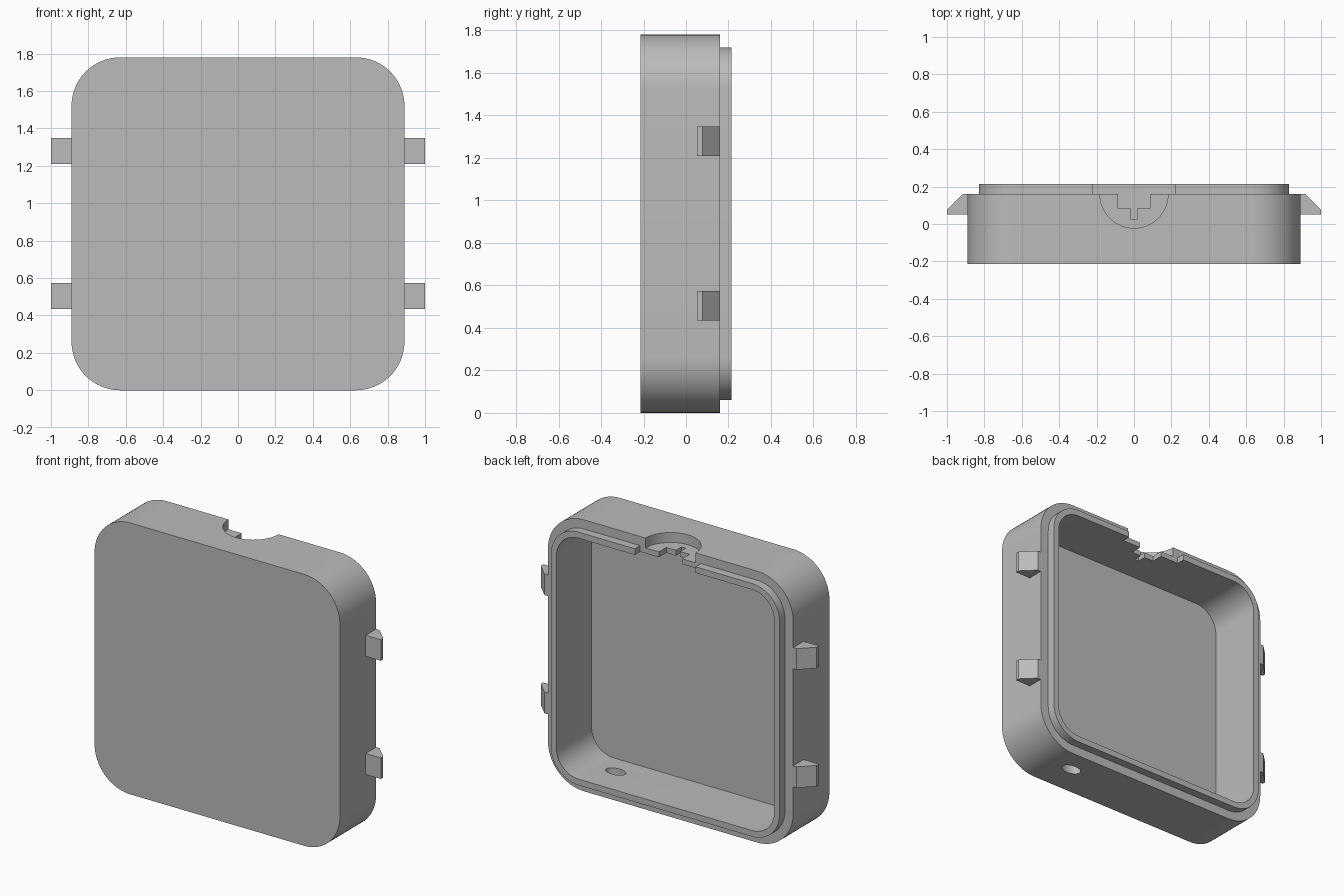
import bpy, bmesh, math
from mathutils import Matrix

old = bpy.data.objects.get("Cube")
if old:
    bpy.data.objects.remove(old, do_unlink=True)

GREY = (0.5, 0.5, 0.5, 1)
grey = bpy.data.materials.new("matte grey")
grey.use_nodes = True
grey.diffuse_color = GREY
grey.node_tree.nodes["Principled BSDF"].inputs["Base Color"].default_value = GREY

HALF, RADIUS, WALL = 0.89, 0.26, 0.10
FRONT, RIM, LIP, FLOOR = -0.215, 0.16, 0.215, -0.15


def make_object(name, bm):
    bmesh.ops.recalc_face_normals(bm, faces=bm.faces)
    mesh = bpy.data.meshes.new(name)
    bm.to_mesh(mesh)
    bm.free()
    mesh.materials.append(grey)
    obj = bpy.data.objects.new(name, mesh)
    bpy.context.collection.objects.link(obj)
    return obj


def rounded_ring(inset, steps=16):
    """Rounded square outline in x and z, inset from the outside."""
    centre, r = HALF - RADIUS, RADIUS - inset
    ring = []
    for q in range(4):
        corner = math.radians(45 + 90 * q)
        cx = math.copysign(centre, math.cos(corner))
        cz = math.copysign(centre, math.sin(corner)) + HALF
        for i in range(steps + 1):
            a = math.pi / 2 * (q + i / steps)
            ring.append((cx + r * math.cos(a), cz + r * math.sin(a)))
    return ring


def prism(name, outline, low, high):
    """Extrude an outline in x and y between two heights."""
    bm = bmesh.new()
    ends = [[bm.verts.new((x, y, z)) for x, y in outline] for z in (low, high)]
    for end in ends:
        bm.faces.new(end)
    n = len(outline)
    for i in range(n):
        j = (i + 1) % n
        bm.faces.new((ends[0][i], ends[0][j], ends[1][j], ends[1][i]))
    return make_object(name, bm)


def rect(x, y0, y1):
    return [(-x, y0), (x, y0), (x, y1), (-x, y1)]


def oval(cx, cy, rx, ry, n=48):
    return [(cx + rx * math.cos(2 * math.pi * i / n),
             cy + ry * math.sin(2 * math.pi * i / n)) for i in range(n)]


# Open shell: front panel, outer wall, stepped rim, lip and cavity
bm = bmesh.new()
levels = [(0, FRONT), (0, RIM), (0.06, RIM), (0.06, LIP), (WALL, LIP), (WALL, FLOOR)]
rings = [[bm.verts.new((x, y, z)) for x, z in rounded_ring(inset)] for inset, y in levels]
for a, b in zip(rings, rings[1:]):
    for i in range(len(a)):
        j = (i + 1) % len(a)
        bm.faces.new((a[i], a[j], b[j], b[i]))
bm.faces.new(rings[0])
bm.faces.new(rings[-1])
shell = make_object("case_shell", bm)

# Cutters: lip gap, round recess, stepped cable slot, oval hole in the base
TOP = 2 * HALF
cutters = [
    prism("lip_gap_cutter", rect(0.22, RIM, 0.3), TOP - 0.2, TOP + 0.1),
    prism("recess_cutter", oval(0, RIM, 0.182, 0.182, 64), TOP - 0.065, TOP + 0.1),
    prism("wide_slot_cutter", rect(0.085, 0.083, 0.3), TOP - 0.2, TOP + 0.1),
    prism("narrow_slot_cutter", rect(0.015, 0.025, 0.2), TOP - 0.2, TOP + 0.1),
    prism("base_hole_cutter", oval(0.51, 0, 0.068, 0.042), -0.1, 0.2),
]
bpy.context.view_layer.objects.active = shell
for cutter in cutters:
    mod = shell.modifiers.new(cutter.name, "BOOLEAN")
    mod.operation = "DIFFERENCE"
    mod.solver = "EXACT"
    mod.object = cutter
    bpy.ops.object.modifier_apply(modifier=mod.name)
    bpy.data.objects.remove(cutter, do_unlink=True)

# Smooth rounded corners, keep edges crisp
bpy.ops.object.select_all(action="DESELECT")
shell.select_set(True)
bpy.ops.object.shade_smooth_by_angle(angle=math.radians(30))

# Four wedge-shaped side clips
for side, label in ((1, "left"), (-1, "right")):
    for low, level in ((0.435, "lower"), (1.21, "upper")):
        outline = [(0.87, 0.052), (1.0, 0.052), (1.0, 0.077), (0.915, RIM), (0.87, RIM)]
        prism(f"{level}_{label}_clip", [(side * x, y) for x, y in outline], low, low + 0.138)
